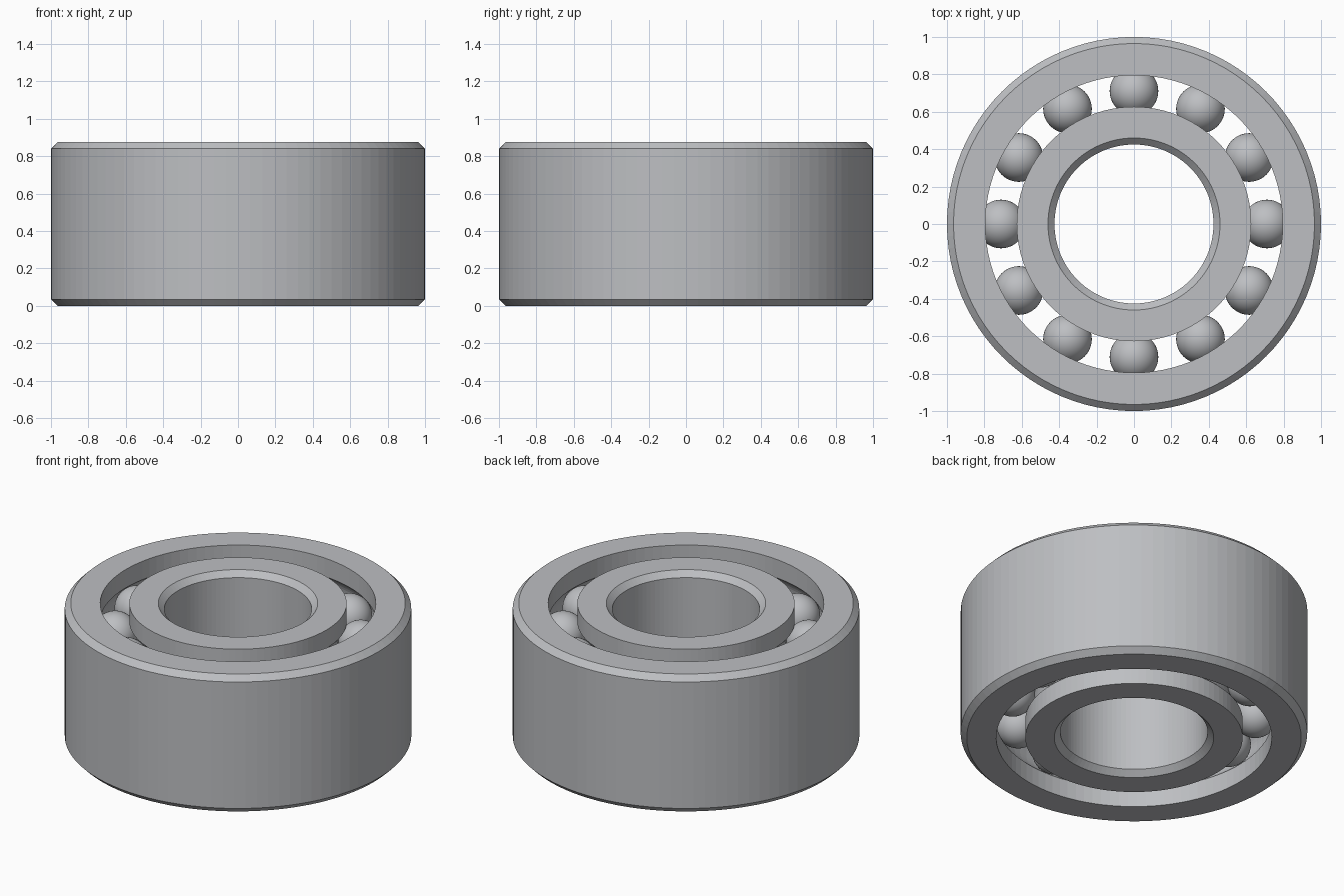
import bpy, bmesh
from math import sin, cos, pi, asin, radians

cube = bpy.data.objects.get("Cube")
if cube:
    bpy.data.objects.remove(cube, do_unlink=True)

HEIGHT = 0.875
CHAMFER = 0.035
BORE, INNER_EDGE, OUTER_EDGE, RIM = 0.425, 0.627, 0.795, 1.0
PITCH = (INNER_EDGE + OUTER_EDGE) / 2
BALL = 0.13
GROOVE = BALL + 0.002
ROWS = (HEIGHT / 4, HEIGHT * 3 / 4)
BALLS_PER_ROW = 12
SEGMENTS = 96
ARC_STEPS = 12

steel = bpy.data.materials.new("steel grey")
steel.use_nodes = True
colour = (0.51, 0.52, 0.54, 1)
steel.diffuse_color = colour
steel.node_tree.nodes["Principled BSDF"].inputs["Base Color"].default_value = colour


def add_object(name, bm):
    mesh = bpy.data.meshes.new(name)
    bm.to_mesh(mesh)
    bm.free()
    mesh.materials.append(steel)
    obj = bpy.data.objects.new(name, mesh)
    bpy.context.collection.objects.link(obj)
    return obj


def race_profile(edge, side):
    """Grooved wall from bottom to top; side is the direction of the metal."""
    points = [(edge, 0)]
    half = asin(min(1, sin_half(edge)))
    for row in ROWS:
        for i in range(ARC_STEPS + 1):
            a = -half + 2 * half * i / ARC_STEPS
            points.append((PITCH + side * GROOVE * cos(a), row + GROOVE * sin(a)))
    return points + [(edge, HEIGHT)]


def sin_half(edge):
    return (1 - ((edge - PITCH) / GROOVE) ** 2) ** 0.5


def chamfered_wall(edge, side):
    """Plain wall from top to bottom with a chamfer at each end."""
    inset = edge + side * CHAMFER
    return [(inset, HEIGHT), (edge, HEIGHT - CHAMFER), (edge, CHAMFER), (inset, 0)]


def lathe(name, profile):
    bm = bmesh.new()
    rings = []
    for s in range(SEGMENTS):
        a = 2 * pi * s / SEGMENTS
        rings.append([bm.verts.new((r * cos(a), r * sin(a), z)) for r, z in profile])
    n = len(profile)
    for s in range(SEGMENTS):
        here, after = rings[s], rings[(s + 1) % SEGMENTS]
        for i in range(n):
            j = (i + 1) % n
            bm.faces.new((here[i], after[i], after[j], here[j]))
    bmesh.ops.recalc_face_normals(bm, faces=bm.faces)
    return add_object(name, bm)


# Inner and outer rings, each with two ball grooves
lathe("outer_ring", race_profile(OUTER_EDGE, 1) + chamfered_wall(RIM, -1))
lathe("inner_ring", race_profile(INNER_EDGE, -1) + chamfered_wall(BORE, 1))

# Two rows of balls sharing one mesh
bm = bmesh.new()
bmesh.ops.create_uvsphere(bm, u_segments=48, v_segments=24, radius=BALL)
for face in bm.faces:
    face.smooth = True
first = add_object("ball", bm)
for label, z in zip(("lower", "upper"), ROWS):
    for k in range(BALLS_PER_ROW):
        a = 2 * pi * k / BALLS_PER_ROW
        ball = bpy.data.objects.new(f"{label}_ball_{k + 1}", first.data)
        ball.location = (PITCH * cos(a), PITCH * sin(a), z)
        bpy.context.collection.objects.link(ball)
bpy.data.objects.remove(first, do_unlink=True)
